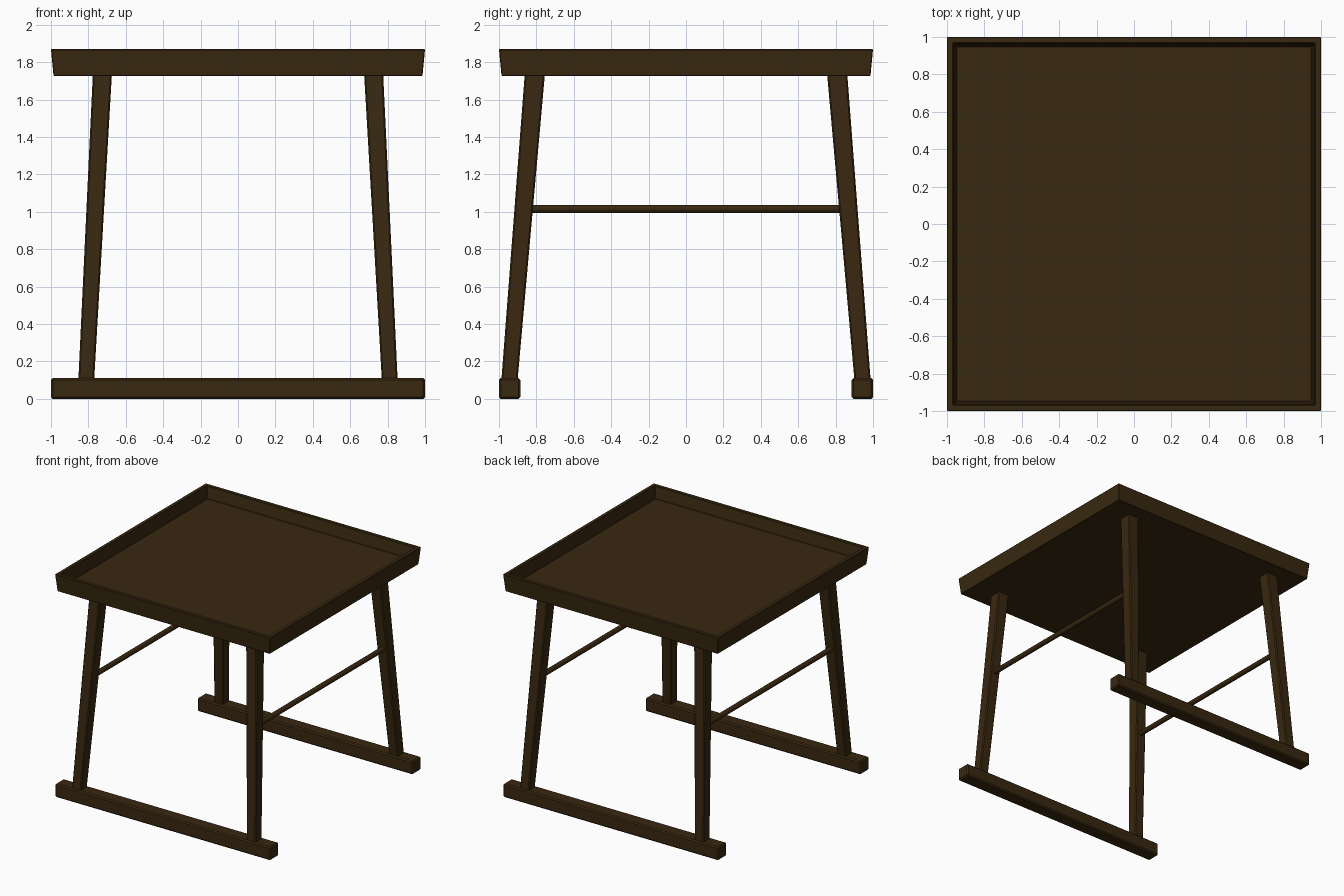
import bpy, bmesh

if "Cube" in bpy.data.objects:
    bpy.data.objects.remove(bpy.data.objects["Cube"])

wood = bpy.data.materials.new("dark_wood")
wood.diffuse_color = (0.04, 0.021, 0.005, 1)
wood.use_nodes = True
wood.node_tree.nodes["Principled BSDF"].inputs["Base Color"].default_value = wood.diffuse_color


def loft(name, rings, bevel=0.0):
    """Stack of rectangular rings (cx, cy, half_x, half_y, z), capped at both ends."""
    bm = bmesh.new()
    loops = []
    for cx, cy, hx, hy, z in rings:
        loops.append([bm.verts.new((cx + sx * hx, cy + sy * hy, z))
                      for sx, sy in ((-1, -1), (1, -1), (1, 1), (-1, 1))])
    for a, b in zip(loops, loops[1:]):
        for i in range(4):
            j = (i + 1) % 4
            bm.faces.new((a[i], a[j], b[j], b[i]))
    bm.faces.new(loops[0][::-1])
    bm.faces.new(loops[-1])
    bmesh.ops.recalc_face_normals(bm, faces=bm.faces)
    me = bpy.data.meshes.new(name)
    bm.to_mesh(me)
    bm.free()
    ob = bpy.data.objects.new(name, me)
    bpy.context.collection.objects.link(ob)
    me.materials.append(wood)
    if bevel:
        mod = ob.modifiers.new("soft_edges", 'BEVEL')
        mod.width = bevel
        mod.segments = 1
    return ob


# Tray top: flared outer wall, flat rim, sloped inner wall, recessed floor
loft("tray_top", [(0, 0, h, h, z) for h, z in
                  ((0.986, 1.725), (1.0, 1.87), (0.967, 1.87), (0.95, 1.77))], 0.004)

for sy, end in ((-1, "front"), (1, "back")):
    # Floor runners
    loft(end + "_runner", [(0, sy * 0.943, 1.0, 0.057, z) for z in (0, 0.112)], 0.01)
    # Splayed, tapered legs
    for sx, side in ((-1, "left"), (1, "right")):
        loft(f"{end}_{side}_leg",
             [(sx * 0.814, sy * 0.948, 0.042, 0.043, 0.05),
              (sx * 0.725, sy * 0.808, 0.051, 0.054, 1.74)], 0.008)

# Round side rails
for sx, side in ((-1, "left"), (1, "right")):
    bpy.ops.mesh.primitive_cylinder_add(vertices=16, radius=0.021, depth=1.7,
                                        location=(sx * 0.765, 0, 1.016),
                                        rotation=(1.5707963, 0, 0))
    rail = bpy.context.object
    rail.name = side + "_rail"
    rail.data.materials.append(wood)
    bpy.ops.object.shade_smooth_by_angle()
